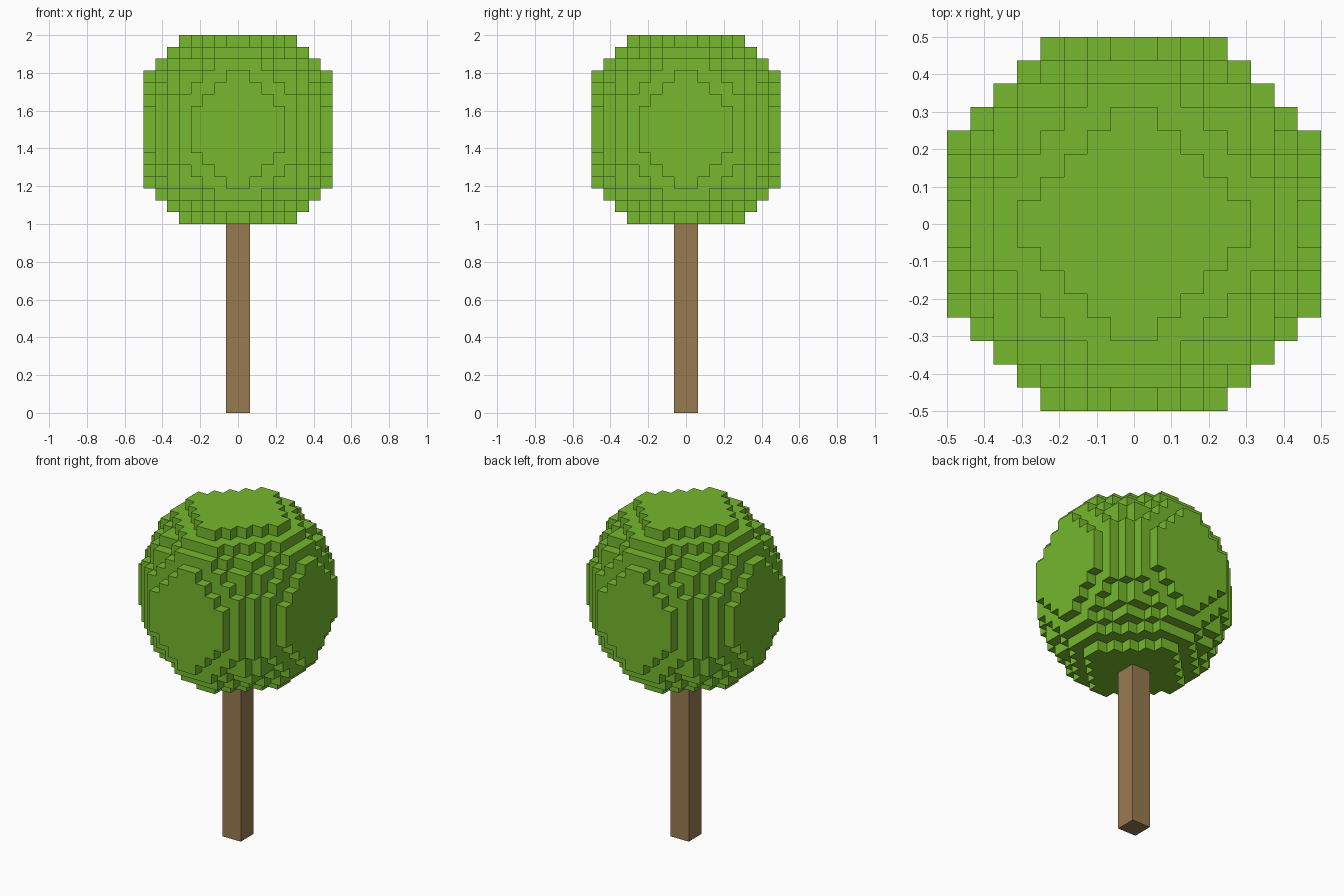
import bpy, bmesh
from mathutils import Vector

if "Cube" in bpy.data.objects:
    bpy.data.objects.remove(bpy.data.objects["Cube"])

V = 1 / 16          # voxel size
N = 8               # voxels from crown centre to its side


def material(name, rgb):
    m = bpy.data.materials.new(name)
    m.diffuse_color = (*rgb, 1)
    m.use_nodes = True
    m.node_tree.nodes["Principled BSDF"].inputs["Base Color"].default_value = m.diffuse_color
    return m


def make_object(name, bm, mat):
    me = bpy.data.meshes.new(name)
    bm.to_mesh(me)
    bm.free()
    me.materials.append(mat)
    ob = bpy.data.objects.new(name, me)
    bpy.context.collection.objects.link(ob)
    return ob


def filled(cell):
    """Stepped ball, with slightly fuller ridges above and below the middle."""
    i, j, k = (c if c >= 0 else -c - 1 for c in cell)
    if max(i, j, k) >= N:
        return False
    d = sum((c + 0.5) ** 2 for c in (i, j, k))
    return d <= 71 or (min(i, j) <= 1 and k >= 4 and d <= 77)


leaf_green = material("leaf green", (0.178, 0.479, 0.026))
bark_brown = material("bark brown", (0.314, 0.195, 0.080))

# Crown: outer faces of the voxel ball
bm = bmesh.new()
centre = Vector((0, 0, 1.5))
cells = [(x, y, z) for x in range(-N, N) for y in range(-N, N) for z in range(-N, N)]
for cell in filter(filled, cells):
    mid = Vector(cell) + Vector((0.5, 0.5, 0.5))
    for axis in range(3):
        for s in (-1, 1):
            step = Vector((0, 0, 0))
            step[axis] = s
            if filled([int(c) for c in Vector(cell) + step]):
                continue
            u, w = Vector((0, 0, 0)), Vector((0, 0, 0))
            u[(axis + 1) % 3] = 0.5
            w[(axis + 2) % 3] = 0.5 * s
            corners = [mid + step / 2 + a * u + b * w
                       for a, b in ((-1, -1), (1, -1), (1, 1), (-1, 1))]
            bm.faces.new([bm.verts.new(centre + c * V) for c in corners])
bmesh.ops.remove_doubles(bm, verts=bm.verts, dist=1e-4)
make_object("leaf_crown", bm, leaf_green)

# Trunk: square post
bm = bmesh.new()
bmesh.ops.create_cube(bm, size=1)
bmesh.ops.scale(bm, vec=(2 * V, 2 * V, 1), verts=bm.verts)
bmesh.ops.translate(bm, vec=(0, 0, 0.5), verts=bm.verts)
make_object("trunk", bm, bark_brown)
